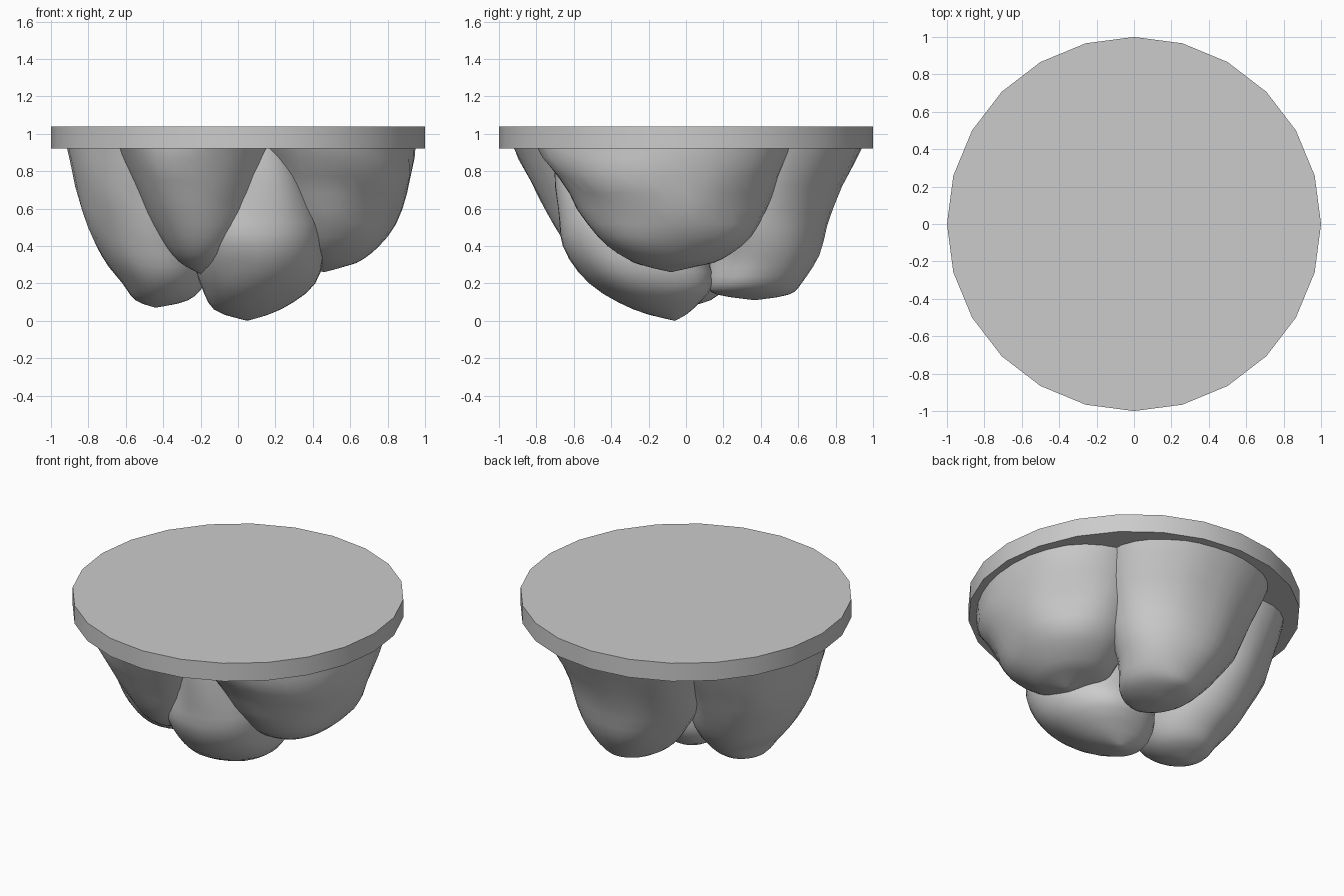
import bpy, bmesh, math
from mathutils import Vector, noise

if "Cube" in bpy.data.objects:
    bpy.data.objects.remove(bpy.data.objects["Cube"])

SIDES = 32
STEPS = 3


def spline(a, b, c, d, t):
    # Catmull-Rom value between b and c
    return 0.5 * (2*b + (c-a)*t + (2*a-5*b+4*c-d)*t*t + (3*b-a-3*c+d)*t**3)


def refine(sections):
    n, out = len(sections), []
    for i in range(n - 1):
        quad = [sections[max(0, min(n-1, i+k))] for k in (-1, 0, 1, 2)]
        for s in range(STEPS):
            out.append([spline(*v, s / STEPS) for v in zip(*quad)])
    return out


def rock(name, sections, turn, seed, power=1.0):
    """Loft rounded cross-sections (z, cx, cy, rx, ry) down to a tip."""
    bm = bmesh.new()
    rings = []
    ca, sa = math.cos(turn), math.sin(turn)
    for z, cx, cy, rx, ry in refine(sections):
        ring = []
        for k in range(SIDES):
            a = 2 * math.pi * k / SIDES
            c, s = math.cos(a), math.sin(a)
            u = rx * math.copysign(abs(c) ** power, c)
            v = ry * math.copysign(abs(s) ** power, s)
            p = Vector((u*ca - v*sa, u*sa + v*ca, 0))
            # gentle lumps
            q = Vector((cx + p.x, cy + p.y, z)) * 4 + Vector((seed, 0, 0))
            p *= 1 + 0.06 * noise.noise(q)
            p += Vector((cx, cy, z))
            # stay inside the slab rim
            r = math.hypot(p.x, p.y)
            if r > 0.95:
                p.x *= 0.95 / r
                p.y *= 0.95 / r
            ring.append(bm.verts.new(p))
        rings.append(ring)
    for top, low in zip(rings, rings[1:]):
        for k in range(SIDES):
            j = (k + 1) % SIDES
            bm.faces.new((top[k], top[j], low[j], low[k]))
    bm.faces.new(rings[0])
    z, cx, cy = sections[-1][:3]
    tip = bm.verts.new((cx, cy, z))
    for k in range(SIDES):
        bm.faces.new((rings[-1][k], rings[-1][(k+1) % SIDES], tip))
    bmesh.ops.recalc_face_normals(bm, faces=bm.faces)
    finish(name, bm, 50)


def finish(name, bm, angle):
    mesh = bpy.data.meshes.new(name)
    bm.to_mesh(mesh)
    bm.free()
    ob = bpy.data.objects.new(name, mesh)
    bpy.context.collection.objects.link(ob)
    bpy.ops.object.select_all(action='DESELECT')
    ob.select_set(True)
    bpy.context.view_layer.objects.active = ob
    bpy.ops.object.shade_smooth_by_angle(angle=math.radians(angle))


# round top slab
bm = bmesh.new()
bmesh.ops.create_cone(bm, cap_ends=True, segments=24, radius1=1, radius2=1, depth=0.12)
bmesh.ops.translate(bm, verts=bm.verts, vec=(0, 0, 0.98))
finish("top_slab", bm, 30)

# lowest rock, front centre
rock("bottom_rock", [
    (.94, .13, -.38, .18, .33), (.60, .13, -.33, .30, .36), (.40, .11, -.28, .34, .38),
    (.20, .10, -.18, .31, .33), (.06, .05, -.12, .18, .16), (0, .05, -.06, 0, 0)], 0, 1, .95)

# front left rock
rock("front_rock", [
    (.94, -.22, -.49, .43, .45), (.65, -.20, -.43, .32, .35), (.45, -.20, -.38, .22, .28),
    (.32, -.20, -.36, .12, .17), (.25, -.20, -.35, 0, 0)], 0, 7)

# left rock
rock("left_rock", [
    (.94, -.49, .03, .42, .60), (.60, -.49, 0, .35, .49), (.35, -.44, -.02, .29, .39),
    (.20, -.40, -.04, .22, .28), (.11, -.41, -.03, .14, .16), (.07, -.44, -.03, 0, 0)], 0, 13)

# back rock
rock("back_rock", [
    (.94, .03, .50, .56, .46), (.60, .05, .46, .45, .33), (.35, .07, .42, .33, .29),
    (.20, .10, .37, .24, .25), (.14, .10, .36, .14, .19), (.11, .10, .37, 0, 0)], 0, 19)

# right rock
rock("right_rock", [
    (.94, .45, -.12, .50, .70), (.68, .48, -.08, .43, .54), (.45, .49, -.06, .31, .42),
    (.33, .46, -.06, .21, .26), (.29, .46, -.08, .11, .13), (.26, .46, -.08, 0, 0)],
    math.radians(-3), 25)
